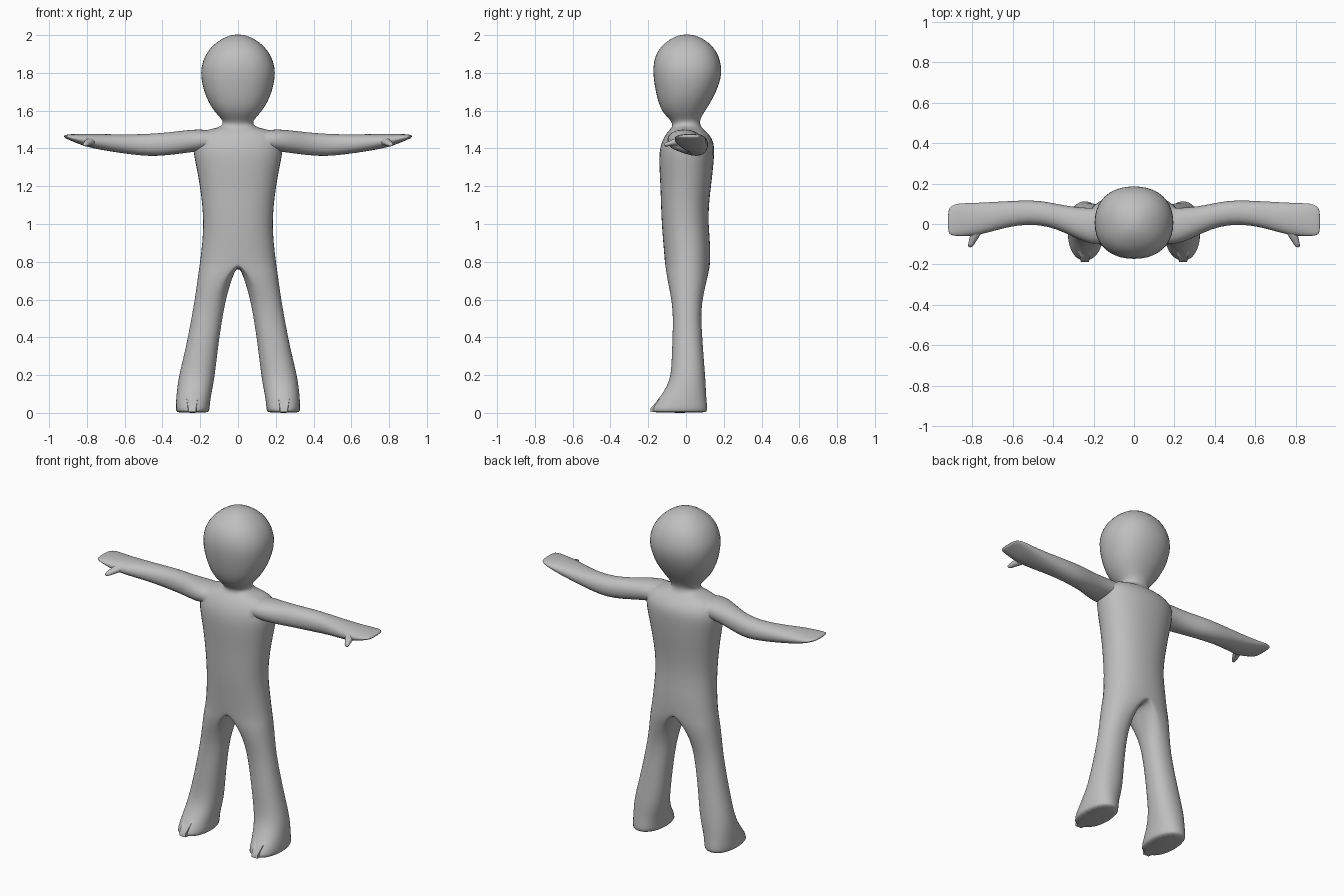
import bpy, bmesh, math

K = 10  # segments in half a cross-section

grey = bpy.data.materials.new("plain_grey")
grey.diffuse_color = (0.52, 0.52, 0.52, 1)


def bend(v, p=0.9):
    return math.copysign(abs(v) ** p, v)


def finish(name, bm, levels=1, mirror=True):
    """Turn a bmesh into an object, mirrored in x and subdivided."""
    bmesh.ops.remove_doubles(bm, verts=bm.verts, dist=0.0002)
    bmesh.ops.recalc_face_normals(bm, faces=bm.faces)
    me = bpy.data.meshes.new(name)
    bm.to_mesh(me)
    bm.free()
    me.materials.append(grey)
    ob = bpy.data.objects.new(name, me)
    bpy.context.collection.objects.link(ob)
    bpy.context.view_layer.objects.active = ob
    if mirror:
        ob.modifiers.new("mirror", 'MIRROR').merge_threshold = 0.0005
        bpy.ops.object.modifier_apply(modifier="mirror")
    if levels:
        ob.modifiers.new("round", 'SUBSURF').levels = levels
        bpy.ops.object.modifier_apply(modifier="round")
    return ob


def loft(name, rings, levels=1):
    """Skin closed rings of points and cap both ends."""
    bm = bmesh.new()
    loops = [[bm.verts.new(p) for p in r] for r in rings]
    n = len(rings[0])
    for a, b in zip(loops, loops[1:]):
        for i in range(n):
            j = (i + 1) % n
            bm.faces.new((a[i], a[j], b[j], b[i]))
    bm.faces.new(loops[0])
    bm.faces.new(loops[-1][::-1])
    return finish(name, bm, levels)


# Leg levels: z, inner x, middle x, outer x, front y, back y
LEG = [
    (0.000, 0.160, 0.245, 0.320, -0.175, 0.108),
    (0.010, 0.150, 0.245, 0.330, -0.187, 0.115),
    (0.045, 0.148, 0.243, 0.330, -0.170, 0.113),
    (0.090, 0.142, 0.240, 0.327, -0.135, 0.108),
    (0.140, 0.132, 0.230, 0.322, -0.102, 0.106),
    (0.200, 0.122, 0.215, 0.313, -0.080, 0.102),
    (0.300, 0.110, 0.200, 0.288, -0.076, 0.094),
    (0.400, 0.098, 0.182, 0.266, -0.072, 0.087),
    (0.540, 0.076, 0.155, 0.240, -0.068, 0.078),
    (0.640, 0.054, 0.125, 0.224, -0.086, 0.096),
    (0.720, 0.028, 0.075, 0.214, -0.102, 0.116),
    (0.760, 0.012, 0.035, 0.209, -0.108, 0.124),
    (0.795, 0.000, 0.000, 0.204, -0.113, 0.130),
]
# Torso, neck and head levels: z, half width, front y, back y
TRUNK = [
    (0.90, 0.191, -0.122, 0.130), (1.00, 0.185, -0.130, 0.120),
    (1.10, 0.191, -0.134, 0.122), (1.20, 0.204, -0.137, 0.134),
    (1.30, 0.222, -0.143, 0.146), (1.38, 0.240, -0.144, 0.152),
    (1.43, 0.240, -0.132, 0.150), (1.47, 0.225, -0.112, 0.128),
    (1.497, 0.185, -0.090, 0.100), (1.508, 0.105, -0.078, 0.085),
    (1.53, 0.076, -0.070, 0.074), (1.555, 0.086, -0.088, 0.076),
    (1.59, 0.122, -0.125, 0.096), (1.64, 0.156, -0.147, 0.130),
    (1.70, 0.182, -0.162, 0.162), (1.77, 0.198, -0.174, 0.188),
    (1.83, 0.199, -0.177, 0.191), (1.89, 0.178, -0.166, 0.176),
    (1.94, 0.143, -0.136, 0.146), (1.98, 0.090, -0.085, 0.095),
    (2.00, 0.040, -0.038, 0.046), (2.004, 0, 0.003, 0.003),
]

# Body: one half from sole to crown; the inner side only exists on the leg
bm = bmesh.new()
previous = None
for k, (z, xi, xm, xo, yf, yb) in enumerate(
        LEG + [(z, 0, 0, x, f, b) for z, x, f, b in TRUNK]):
    is_leg = k < len(LEG)
    at_crotch = k == len(LEG) - 1
    ring = []
    for i in range(2 * K if is_leg else K + 1):
        t = math.pi * i / K
        s, c = bend(math.sin(t)), bend(math.cos(t))
        if i in (0, K):
            s = 0
        x = xm + s * ((xo - xm) if i <= K else (xm - xi))
        y = (yf + yb) / 2 - c * (yb - yf) / 2
        drop = 0.035 * s if at_crotch and i > K else 0
        ring.append(bm.verts.new((x, y, z + drop)))
    if previous:
        m = len(ring)
        for i in range(m if is_leg else K):
            j = (i + 1) % m
            bm.faces.new((previous[i], previous[j], ring[j], ring[i]))
    else:
        bm.faces.new(ring[::-1])
    previous = ring
body = finish("body", bm)

# Arm levels: x, front y, back y, bottom z, top z
ARM = [
    (0.10, -0.090, 0.075, 1.400, 1.490), (0.18, -0.105, 0.080, 1.388, 1.502),
    (0.24, -0.092, 0.082, 1.380, 1.501), (0.30, -0.066, 0.086, 1.372, 1.494),
    (0.38, -0.026, 0.100, 1.362, 1.485), (0.47, -0.004, 0.119, 1.357, 1.478),
    (0.57, -0.005, 0.117, 1.368, 1.475), (0.67, -0.028, 0.112, 1.382, 1.476),
    (0.76, -0.055, 0.107, 1.398, 1.478), (0.82, -0.062, 0.105, 1.414, 1.478),
    (0.87, -0.062, 0.104, 1.434, 1.477), (0.905, -0.058, 0.092, 1.450, 1.474),
    (0.922, -0.045, 0.070, 1.458, 1.470),
]
rings = []
for x, yf, yb, zb, zt in ARM:
    angles = [math.pi * i / 8 for i in range(16)]
    rings.append([(x, (yf + yb) / 2 + bend(math.cos(a)) * (yb - yf) / 2,
                   (zb + zt) / 2 + bend(math.sin(a)) * (zt - zb) / 2) for a in angles])
parts = [loft("arm", rings)]

# Thumb: small tapering finger pointing forward
rings = []
for x, y, z, r in ((0.775, -0.02, 1.440, 0.024), (0.785, -0.055, 1.435, 0.022),
                   (0.800, -0.085, 1.427, 0.015), (0.812, -0.118, 1.418, 0.011)):
    rings.append([(x + 1.3 * r * math.cos(i * math.pi / 4), y,
                   z + r * math.sin(i * math.pi / 4)) for i in range(8)])
parts.append(loft("thumb", rings))

# Middle toe: raised ridge on the front of the foot
rings = [[(0.243 - w, y, 0.004), (0.243 + w, y, 0.004), (0.243 + w, y, h), (0.243 - w, y, h)]
         for y, w, h in ((-0.08, 0.034, 0.085), (-0.145, 0.028, 0.072), (-0.189, 0.020, 0.022))]
parts.append(loft("toe", rings, levels=0))

# Weld the limbs into one continuous skin
bpy.context.view_layer.objects.active = body
for part in parts:
    mod = body.modifiers.new("weld", 'BOOLEAN')
    mod.operation, mod.solver, mod.object = 'UNION', 'EXACT', part
    bpy.ops.object.modifier_apply(modifier=mod.name)
    bpy.data.objects.remove(part)

body.select_set(True)
bpy.ops.object.shade_smooth_by_angle(angle=math.radians(55))
